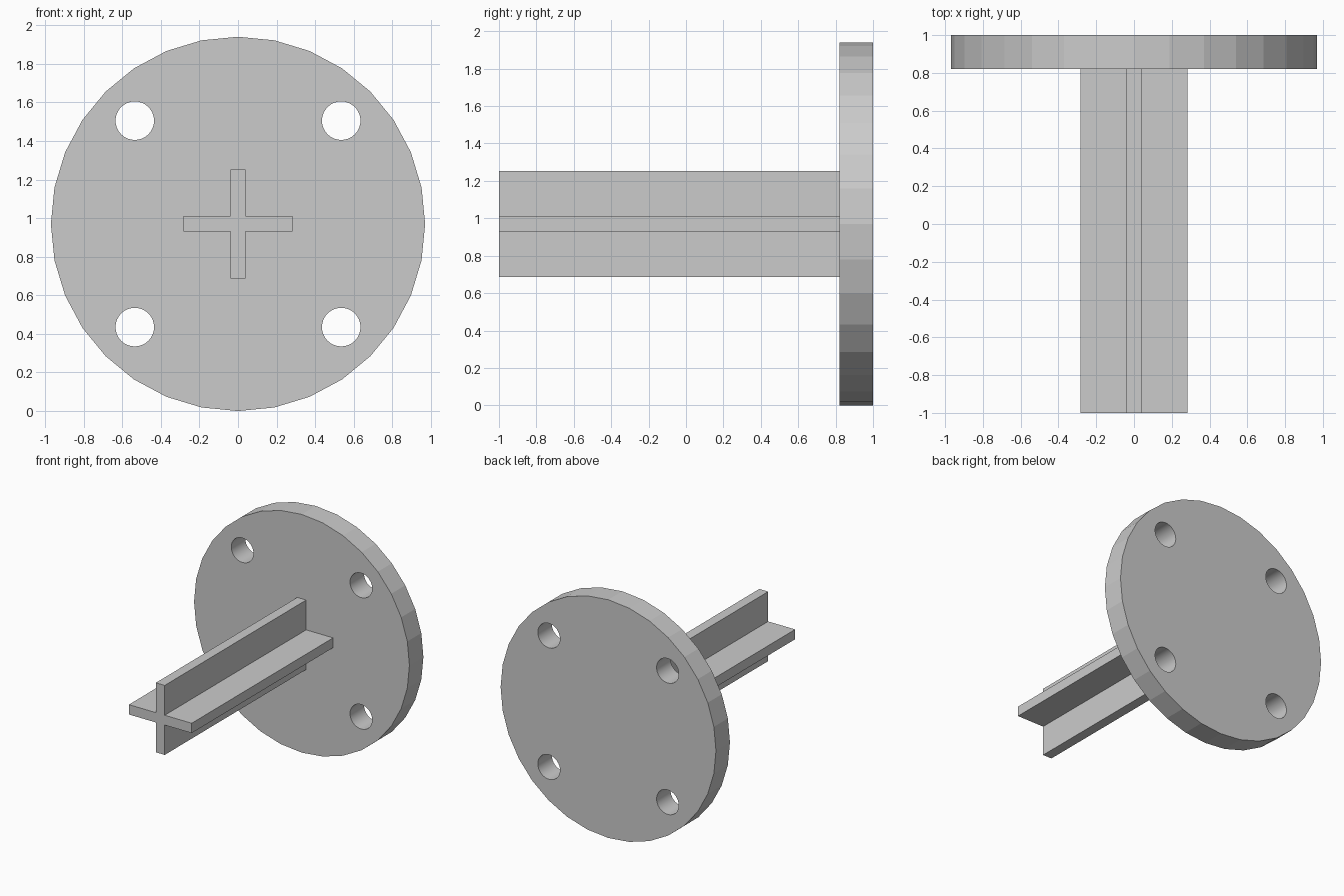
import bpy, bmesh
from math import sin, cos, pi

if "Cube" in bpy.data.objects:
    bpy.data.objects.remove(bpy.data.objects["Cube"])

CZ = 0.97          # height of the shared axis
PLATE_Y = 0.82     # front face of the flange


def ring(cx, cz, r, n=32):
    return [(cx + r * sin(2 * pi * i / n), cz + r * cos(2 * pi * i / n)) for i in range(n)]


def prism(name, outline, y0, y1, holes=()):
    """Extrude an x/z outline, with round smooth holes, from y0 to y1."""
    bm = bmesh.new()
    hole_edges = []
    for k, loop in enumerate([outline, *holes]):
        vs = [bm.verts.new((x, y0, CZ + z)) for x, z in loop]
        for a, b in zip(vs, vs[1:] + vs[:1]):
            e = bm.edges.new((a, b))
            if k:
                hole_edges.append(e)
    edges = bm.edges[:]
    bmesh.ops.triangle_fill(bm, use_beauty=True, edges=edges)
    hole_verts = {v for e in hole_edges for v in e.verts}
    ext = bmesh.ops.extrude_face_region(bm, geom=bm.faces[:], use_keep_orig=True)
    top = [g for g in ext["geom"] if isinstance(g, bmesh.types.BMVert)]
    bmesh.ops.translate(bm, verts=top, vec=(0, y1 - y0, 0))
    bmesh.ops.recalc_face_normals(bm, faces=bm.faces[:])
    # smooth only the hole walls
    for f in bm.faces:
        if abs(f.normal.y) < 0.5:
            f.smooth = sum(v in hole_verts for v in f.verts) == 2
    me = bpy.data.meshes.new(name)
    bm.to_mesh(me)
    bm.free()
    ob = bpy.data.objects.new(name, me)
    bpy.context.collection.objects.link(ob)
    return ob


# Round flange with four bolt holes
bolts = [ring(sx * 0.535, sz * 0.535, 0.1) for sx in (-1, 1) for sz in (-1, 1)]
prism("flange_plate", ring(0, 0, 0.97), PLATE_Y, 1.0, bolts)

# Cross-section beam: one quarter of the profile turned four times
t, w = 0.04, 0.283
cross = []
x_z = [(t, t), (w, t), (w, -t)]
for _ in range(4):
    cross += x_z
    x_z = [(z, -x) for x, z in x_z]
prism("cross_beam", cross, -1.0, PLATE_Y)
